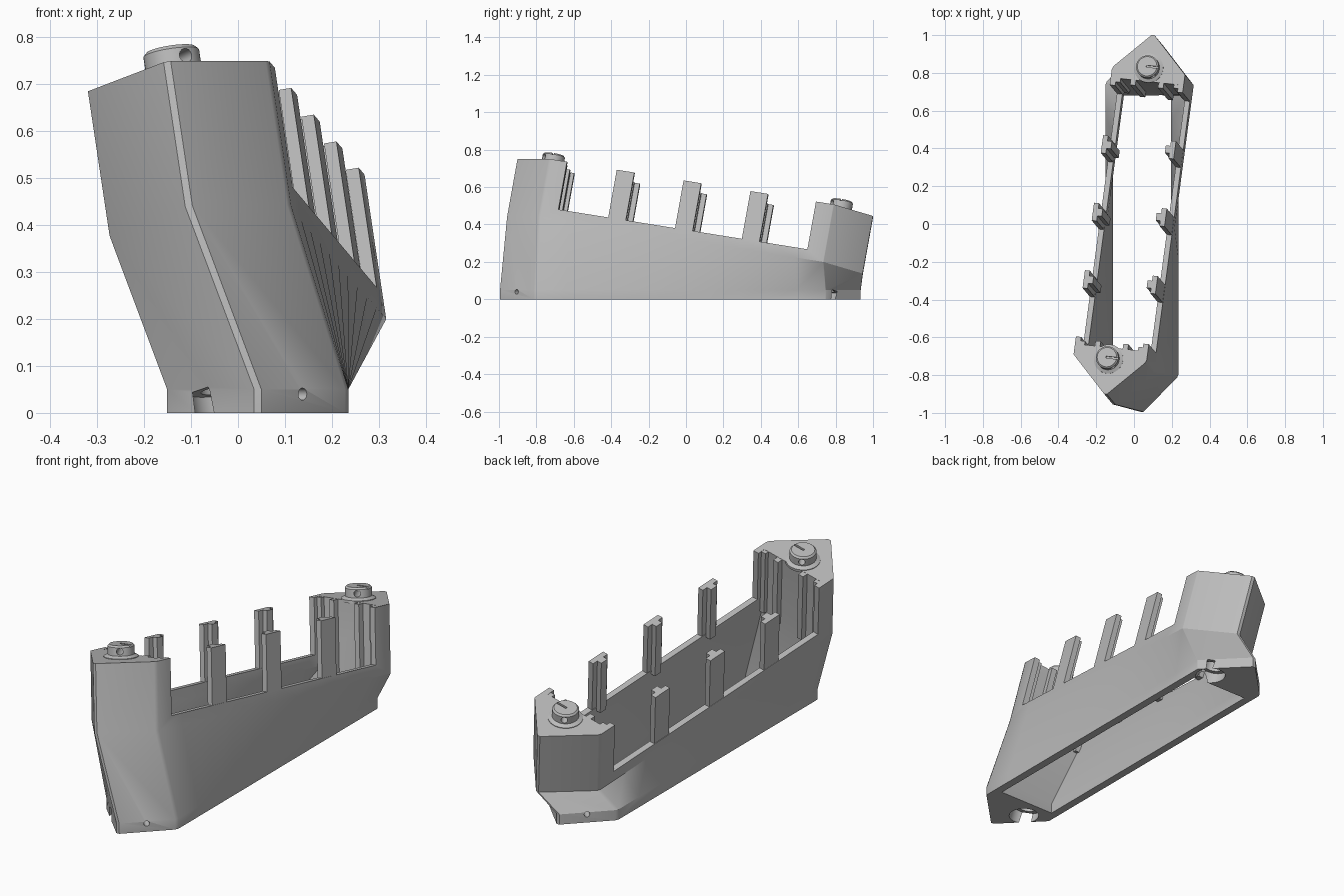
import bpy, bmesh, math
from mathutils import Vector, Matrix

cube = bpy.data.objects.get("Cube")
if cube:
    bpy.data.objects.remove(cube)

grey = bpy.data.materials.new("light_grey")
grey.use_nodes = True
grey.diffuse_color = (0.5, 0.5, 0.5, 1)
grey.node_tree.nodes["Principled BSDF"].inputs["Base Color"].default_value = (0.5, 0.5, 0.5, 1)

# Tilted frame: s across, t along, h up from the top plane
def on_plane(x, y):
    return Vector((x, y, 0.609 + 0.15 * x - 0.18 * y))

up = Vector((-0.15, 0.18, 1)).normalized()
along = (on_plane(0.135, 1) - on_plane(0, 0)).normalized()
across = along.cross(up)
axes = Matrix((across, along, up)).transposed().to_4x4()
center = on_plane(-0.025, 0.05)
FRAME = Matrix.Translation(center) @ axes
KINK, RAIL = -0.316, -0.262      # heights of the crease and the rail tops
END, GAP = 0.72, 0.68            # inner tower face and end of the wall gap


def make(name, bm):
    bmesh.ops.recalc_face_normals(bm, faces=bm.faces)
    mesh = bpy.data.meshes.new(name)
    bm.to_mesh(mesh)
    bm.free()
    mesh.materials.append(grey)
    ob = bpy.data.objects.new(name, mesh)
    bpy.context.collection.objects.link(ob)
    return ob


def activate(ob):
    bpy.ops.object.select_all(action='DESELECT')
    ob.select_set(True)
    bpy.context.view_layer.objects.active = ob


def cut(ob, cutter):
    cutter.hide_render = True
    mod = ob.modifiers.new("cut", 'BOOLEAN')
    mod.operation, mod.solver, mod.object = 'DIFFERENCE', 'EXACT', cutter
    activate(ob)
    bpy.ops.object.modifier_apply(modifier=mod.name)
    bpy.data.objects.remove(cutter)


def smooth(ob, angle=25):
    activate(ob)
    bpy.ops.object.shade_smooth_by_angle(angle=math.radians(angle))


def loft(name, rings):
    bm = bmesh.new()
    loops = [[bm.verts.new(p) for p in ring] for ring in rings]
    count = len(loops[0])
    for low, high in zip(loops, loops[1:]):
        for i in range(count):
            j = (i + 1) % count
            bm.faces.new((low[i], low[j], high[j], high[i]))
    bm.faces.new(loops[0][::-1])
    bm.faces.new(loops[-1])
    return make(name, bm)


def box(name, s, t, h, matrix=FRAME):
    """Box from (min, max) ranges in the tilted frame."""
    bm = bmesh.new()
    bmesh.ops.create_cube(bm, size=1)
    for v in bm.verts:
        v.co = matrix @ Vector([r[0] + (c + 0.5) * (r[1] - r[0])
                                for c, r in zip(v.co, (s, t, h))])
    return make(name, bm)


def rod(name, point, axis, radius, length, sides=32):
    bm = bmesh.new()
    turn = Vector(axis).to_track_quat('Z', 'Y').to_matrix().to_4x4()
    bmesh.ops.create_cone(bm, cap_ends=True, segments=sides, radius1=radius, radius2=radius,
                          depth=length, matrix=Matrix.Translation(point) @ turn)
    return make(name, bm)


def outline(corners, chamfers, long_sides, steps=10):
    """Ring with small chamfered corners and subdivided long sides."""
    pairs = []
    for i, (p, a) in enumerate(zip(corners, chamfers)):
        ends = (corners[i - 1], corners[(i + 1) % len(corners)])
        pairs.append([p + (e - p).normalized() * a for e in ends] if a else [p])
    ring = []
    for i, pair in enumerate(pairs):
        ring += pair
        if i in long_sides:
            goal = pairs[(i + 1) % len(pairs)][0]
            ring += [pair[-1].lerp(goal, k / steps) for k in range(1, steps)]
    return ring


# Outer shell: pointed base lofted into the turned and tilted upper outline
half_top = [on_plane(-0.152, -0.908), on_plane(0.066, -0.73), on_plane(0.27, 0.79)]
top = half_top + [2 * center - p for p in half_top]
base_mid = Vector((0.042, -0.03, 0))
base = [base_mid + Vector(p) for p in ((0, -0.972, 0), (0.193, -0.777, 0), (0.193, 0.777, 0),
                                       (0, 0.972, 0), (-0.193, 0.777, 0), (-0.193, -0.777, 0))]
chamfers = (0.011, 0.01, 0.002) * 2
top_ring = outline(top, chamfers, (1, 4))
base_ring = outline(base, chamfers, (1, 4))
hull = loft("hull", [base_ring,
                     [p + Vector((0, 0, 0.05)) for p in base_ring],
                     [p + up * KINK for p in top_ring],
                     top_ring])

# Open well running through the hull
signs = ((-1, -1), (1, -1), (1, 1), (-1, 1))
none = (0,) * 4
well_base = outline([base_mid + Vector((0.153 * a, 0.71 * b, 0)) for a, b in signs], none, (1, 3))


def well_ring(h):
    return outline([FRAME @ Vector((0.168 * a, END * b, h)) for a, b in signs], none, (1, 3))


cut(hull, loft("well_cutter", [[p - Vector((0, 0, 0.03)) for p in well_base],
                               [p + Vector((0, 0, 0.05)) for p in well_base],
                               well_ring(KINK), well_ring(0.05)]))

# Lowered side walls between the two towers
cut(hull, box("gap_cutter", (-0.4, 0.4), (-GAP, GAP), (RAIL, 0.2)))

# Small pin holes near the base, and screw bores underneath
for side in (1, -1):
    cut(hull, rod("pin_hole_cutter", base_mid + Vector((0.095 * side, -0.875 * side, 0.04)),
                  (1, -1, 0), 0.013, 0.14, 16))

screws = {"front": on_plane(-0.135, -0.715), "back": on_plane(0.078, 0.825)}
for end, spot in screws.items():
    foot = spot - up * (spot.z / up.z)
    cut(hull, rod("bore_cutter", foot, up, 0.068, 0.1))
    cut(hull, rod("bore_cutter", foot, up, 0.045, 0.2))
smooth(hull)

# Screw heads with a flared foot, a cross hole and a slot
for end, spot in screws.items():
    profile = ((0.078, -0.01), (0.078, 0.003), (0.06, 0.012), (0.06, 0.05), (0.052, 0.058))
    rings = []
    for radius, height in profile:
        rings.append([spot + axes.to_3x3() @ Vector((radius * math.cos(a), radius * math.sin(a), height))
                      for a in (math.tau * k / 40 for k in range(40))])
    head = loft(end + "_screw_head", rings)
    cut(head, rod("cross_hole_cutter", spot + up * 0.032, axes.to_3x3() @ Vector((0.6, -0.8, 0)),
                  0.015, 0.3, 20))
    cut(head, box("slot_cutter", (-0.005, 0.07), (-0.005, 0.005), (0.048, 0.08),
                  Matrix.Translation(spot) @ axes))
    smooth(head, 30)

# Posts on the side walls: outer plate with an inward rib
for side, name in ((1, "right"), (-1, "left")):
    turn = FRAME @ Matrix.Rotation(0 if side == 1 else math.pi, 4, 'Z')
    for i, t in enumerate((-0.36, 0.005, 0.37)):
        box(f"{name}_post_{i}", (0.169, 0.196), (t - 0.048, t + 0.048), (RAIL - 0.01, 0), turn)
        box(f"{name}_post_rib_{i}", (0.145, 0.171), (t - 0.02, t + 0.02), (RAIL - 0.02, 0), turn)

# Guide ribs and corner strips on the inner tower faces
for side, name in ((-1, "front"), (1, "back")):
    turn = FRAME @ Matrix.Rotation(0 if side == 1 else math.pi, 4, 'Z')
    for i, s in enumerate((-0.075, 0.075)):
        box(f"{name}_guide_rib_{i}", (s - 0.014, s + 0.014), (END - 0.028, END + 0.01),
            (-0.36, -0.001), turn)
    for i, s in enumerate((-0.157, 0.157)):
        box(f"{name}_corner_strip_{i}", (s - 0.013, s + 0.013), (END - 0.02, END + 0.01),
            (-0.34, -0.001), turn)
